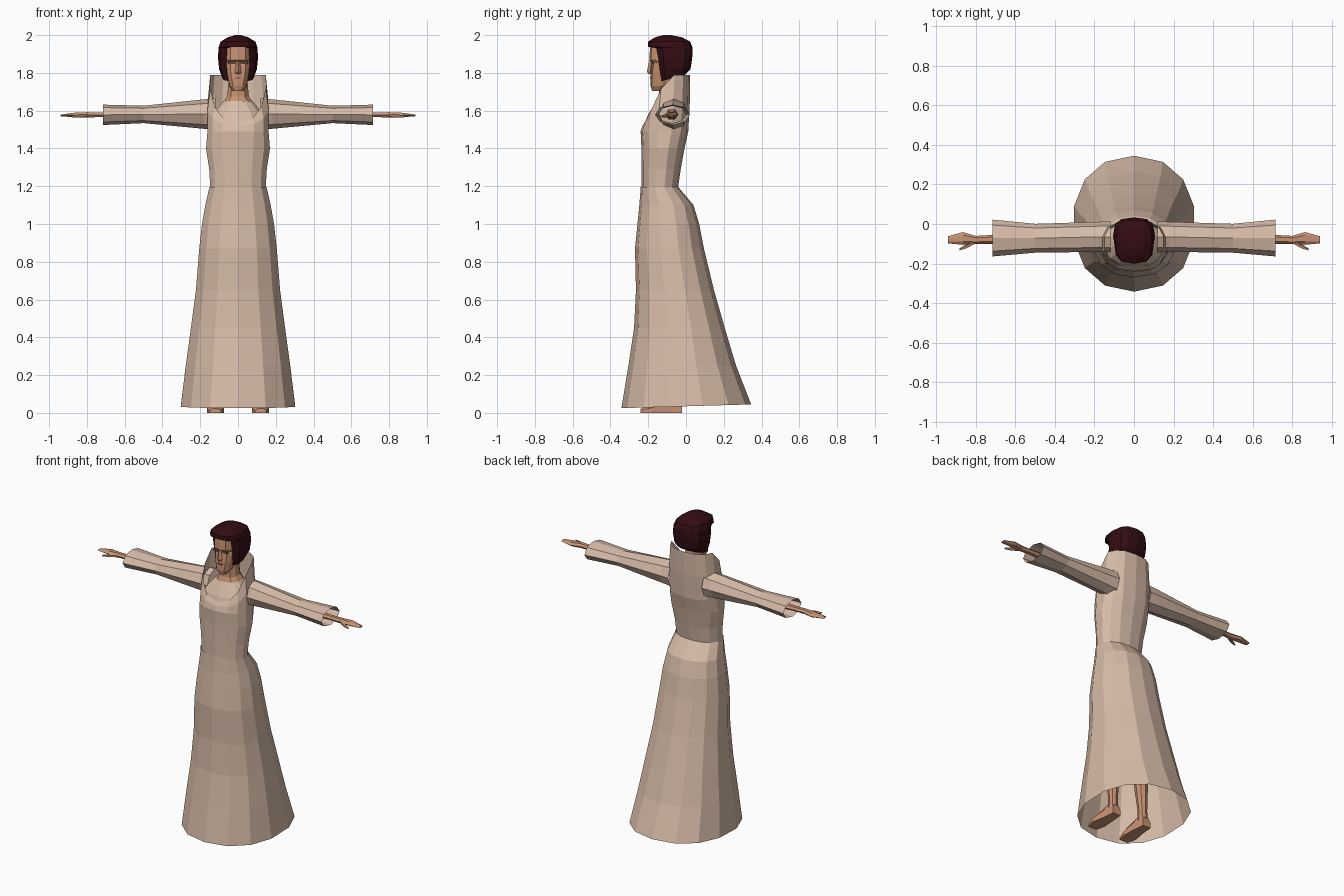
import bpy, bmesh, math


def material(name, rgb):
    m = bpy.data.materials.new(name)
    m.diffuse_color = (*rgb, 1)
    return m


CLOTH = material("beige cloth", (0.68, 0.50, 0.39))
SKIN = material("skin", (0.58, 0.29, 0.17))
HAIR = material("dark red hair", (0.033, 0.004, 0.006))
EYE = material("eye brown", (0.16, 0.075, 0.045))


def spow(v, p):
    return math.copysign(abs(v) ** p, v)


def level(z, hw, yf, yb, n=14, p=0.9, zb=None, knee=1.0):
    """Horizontal ring; z rises from front to back when zb is given."""
    pts = []
    for i in range(n):
        a = 2 * math.pi * i / n
        s, c = spow(math.sin(a), p), spow(math.cos(a), p)
        t = (1 - c) / 2                      # 0 at the front, 1 at the back
        zz = z if zb is None else z + (zb - z) * min(1, t / knee)
        pts.append((hw * s, yf + (yb - yf) * t, zz))
    return pts


def across(x, y, z, ry, rz, n=8, turn=0.0):
    """Ring facing along x."""
    return [(x, y + ry * math.cos(2 * math.pi * i / n + turn),
             z + rz * math.sin(2 * math.pi * i / n + turn)) for i in range(n)]


def loft(name, rings, mat, start=False, end=False, mirror=False):
    bm = bmesh.new()
    vs = [[bm.verts.new(p) for p in r] for r in rings]
    n = len(rings[0])
    for a, b in zip(vs, vs[1:]):
        for i in range(n):
            j = (i + 1) % n
            bm.faces.new((a[i], a[j], b[j], b[i]))
    if start:
        bm.faces.new(vs[0][::-1])
    if end:
        bm.faces.new(vs[-1])
    bmesh.ops.recalc_face_normals(bm, faces=bm.faces)
    me = bpy.data.meshes.new(name)
    bm.to_mesh(me)
    bm.free()
    me.materials.append(mat)
    ob = bpy.data.objects.new(name, me)
    bpy.context.collection.objects.link(ob)
    if mirror:
        ob.modifiers.new("mirror", "MIRROR")
    return ob


def shift(ring, dx):
    return [(x + dx, y, z) for x, y, z in ring]


# Long flared skirt, open at the hem
loft("skirt", [level(0.025, 0.31, -0.342, 0.345, zb=0.045),
               level(0.25, 0.283, -0.305, 0.265),
               level(0.45, 0.255, -0.275, 0.205),
               level(0.65, 0.228, -0.265, 0.148),
               level(0.87, 0.21, -0.27, 0.095),
               level(1.0, 0.195, -0.257, 0.07),
               level(1.10, 0.177, -0.247, 0.04),
               level(1.195, 0.155, -0.24, -0.04)], CLOTH)

# Bodice running up into the open standing collar
loft("bodice", [level(1.19, 0.15, -0.235, -0.042),
                level(1.29, 0.156, -0.236, -0.028),
                level(1.40, 0.173, -0.236, -0.008),
                level(1.49, 0.165, -0.24, 0.012, p=0.8),
                level(1.52, 0.165, -0.23, 0.02, p=0.8, zb=1.64, knee=0.5),
                level(1.54, 0.15, -0.215, 0.022, p=0.8, zb=1.79, knee=0.5)], CLOTH)

# Inner front and shoulders that close the robe around the neck
loft("inner_robe", [level(1.49, 0.155, -0.232, 0.01, p=0.8),
                    level(1.57, 0.145, -0.205, 0.01, p=0.8),
                    level(1.65, 0.08, -0.16, -0.01)], CLOTH)

# Sleeves, wider at the open cuff
loft("sleeve", [across(0.12, -0.065, 1.582, 0.078, 0.083),
                across(0.18, -0.065, 1.582, 0.076, 0.078),
                across(0.50, -0.072, 1.58, 0.073, 0.046),
                across(0.715, -0.071, 1.578, 0.093, 0.054)], CLOTH, mirror=True)

# Forearm and flat hand
loft("arm_and_hand", [across(0.45, -0.075, 1.58, 0.035, 0.03, 6),
                      across(0.73, -0.078, 1.578, 0.022, 0.014, 6),
                      across(0.80, -0.08, 1.578, 0.02, 0.016, 6),
                      across(0.865, -0.073, 1.577, 0.032, 0.014, 6),
                      across(0.94, -0.08, 1.575, 0.018, 0.005, 6)],
     SKIN, True, True, True)
loft("thumb", [across(0.80, -0.088, 1.575, 0.012, 0.011, 5),
               across(0.845, -0.112, 1.572, 0.012, 0.009, 5),
               across(0.882, -0.129, 1.570, 0.006, 0.005, 5)], SKIN, True, True, True)

# Neck and upper chest
loft("neck", [level(1.62, 0.10, -0.165, 0.0, 10),
              level(1.675, 0.06, -0.145, -0.02, 10),
              level(1.78, 0.05, -0.14, -0.03, 10)], SKIN, True, True)

# Face with brow ledge and recessed eye line
loft("head", [level(1.705, 0.026, -0.18, -0.12, 12),
              level(1.73, 0.045, -0.187, -0.09, 12, 0.8),
              level(1.79, 0.06, -0.187, -0.03, 12, 0.7),
              level(1.835, 0.066, -0.182, -0.01, 12, 0.7),
              level(1.855, 0.066, -0.178, -0.01, 12, 0.7),
              level(1.868, 0.066, -0.194, -0.01, 12, 0.7),
              level(1.95, 0.062, -0.19, -0.01, 12, 0.7)], SKIN, True, True)
loft("nose", [level(1.795, 0.014, -0.199, -0.17, 4, 1),
              level(1.808, 0.017, -0.207, -0.17, 4, 1),
              level(1.866, 0.008, -0.194, -0.17, 4, 1)], SKIN, True, True)


def plate(name, x, y, z, w, h, mat, mirror):
    ring = [(x - w, y, z - h), (x + w, y, z - h), (x + w, y, z + h), (x - w, y, z + h)]
    back = [(a, b + 0.008, c) for a, b, c in ring]
    loft(name, [ring, back], mat, True, True, mirror)


plate("eye", 0.031, -0.183, 1.853, 0.018, 0.007, EYE, True)
plate("mouth", 0.0, -0.190, 1.773, 0.016, 0.003, EYE, False)

# Bobbed hair: a fringe over the brow, sides set back from the face
loft("hair", [level(1.755, 0.083, -0.135, -0.005, 12, 0.7, zb=1.79),
              level(1.82, 0.10, -0.148, 0.024, 12, 0.7),
              level(1.88, 0.106, -0.155, 0.033, 12, 0.7),
              level(1.932, 0.103, -0.165, 0.034, 12, 0.7),
              level(1.938, 0.102, -0.201, 0.033, 12, 0.7),
              level(1.965, 0.092, -0.2, 0.022, 12, 0.7),
              level(1.988, 0.055, -0.165, -0.02, 12, 0.8),
              level(2.0, 0.015, -0.12, -0.08, 12, 0.9)], HAIR, True, True)

# Legs hidden under the skirt, and bare feet
loft("leg", [shift(level(0.04, 0.03, -0.085, -0.025, 8), 0.115),
             shift(level(0.12, 0.027, -0.085, -0.03, 8), 0.113),
             shift(level(0.38, 0.045, -0.115, -0.02, 8), 0.105),
             shift(level(0.55, 0.043, -0.13, -0.04, 8), 0.10),
             shift(level(0.95, 0.07, -0.17, -0.03, 8), 0.09)], SKIN, True, True, True)


def foot_ring(y, x, w, h):
    return [(x - w, y, 0), (x + w, y, 0), (x + w, y, h * 0.6),
            (x + w * 0.5, y, h), (x - w * 0.5, y, h), (x - w, y, h * 0.6)]


loft("foot", [foot_ring(-0.02, 0.115, 0.028, 0.06),
              foot_ring(-0.09, 0.115, 0.034, 0.085),
              foot_ring(-0.18, 0.12, 0.045, 0.045),
              foot_ring(-0.24, 0.12, 0.03, 0.022)], SKIN, True, True, True)
